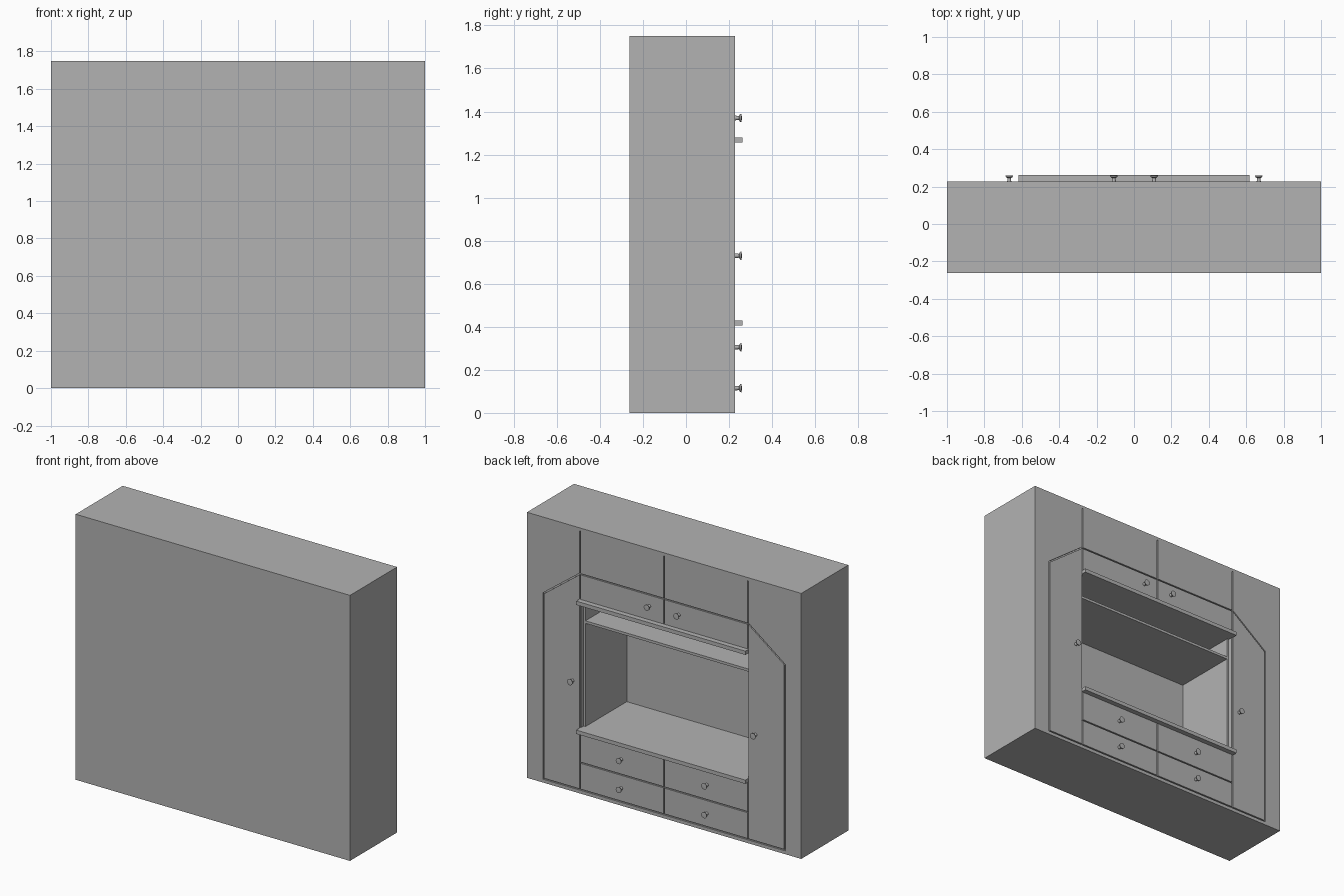
import bpy, bmesh
from math import radians
from mathutils import Matrix

old = bpy.data.objects.get("Cube")
if old:
    bpy.data.objects.remove(old, do_unlink=True)

BACK, FACE, POCKET, LEDGE = -0.262, 0.228, 0.218, 0.262
TOP = 1.75

grey = bpy.data.materials.new("plain grey")
grey.use_nodes = True
grey.diffuse_color = (0.45, 0.45, 0.45, 1)
grey.node_tree.nodes["Principled BSDF"].inputs["Base Color"].default_value = grey.diffuse_color


def finish(name, bm):
    bmesh.ops.recalc_face_normals(bm, faces=bm.faces)
    mesh = bpy.data.meshes.new(name)
    bm.to_mesh(mesh)
    bm.free()
    mesh.materials.append(grey)
    obj = bpy.data.objects.new(name, mesh)
    bpy.context.collection.objects.link(obj)
    return obj


def slab(name, outline, y0, y1):
    """Extrude an x-z outline from y0 to y1."""
    bm = bmesh.new()
    face = bm.faces.new([bm.verts.new((x, y0, z)) for x, z in outline])
    new = bmesh.ops.extrude_face_region(bm, geom=[face])["geom"]
    verts = [v for v in new if isinstance(v, bmesh.types.BMVert)]
    bmesh.ops.translate(bm, verts=verts, vec=(0, y1 - y0, 0))
    return finish(name, bm)


def box(name, x0, x1, y0, y1, z0, z1):
    return slab(name, [(x0, z0), (x1, z0), (x1, z1), (x0, z1)], y0, y1)


def both_sides(half):
    return half + [(-x, z) for x, z in reversed(half)]


def cut(body, cutter):
    cutter.hide_render = True
    mod = body.modifiers.new("cut", "BOOLEAN")
    mod.operation = "DIFFERENCE"
    mod.solver = "EXACT"
    mod.object = cutter
    bpy.context.view_layer.objects.active = body
    bpy.ops.object.modifier_apply(modifier=mod.name)
    bpy.data.objects.remove(cutter, do_unlink=True)


# Carcass with a shallow pocket for the fronts and a deep open niche
carcass = box("carcass", -1, 1, BACK, FACE, 0, TOP)
pocket = both_sides([(0.884, 0.022), (0.884, 1.25), (0.617, 1.45), (0.617, 1.73)])
cut(carcass, slab("pocket_cutter", pocket, POCKET, 0.3))
cut(carcass, box("opening_cutter", -0.613, 0.613, 0.19, 0.3, 0.405, 1.255))
cut(carcass, box("niche_cutter", -0.6, 0.6, -0.24, 0.25, 0.43, 1.255))

# Shelves
box("lower_ledge", -0.617, 0.617, 0.19, LEDGE, 0.405, 0.43)
box("upper_ledge", -0.617, 0.617, POCKET, LEDGE, 1.255, 1.28)
box("inner_shelf", -0.6, 0.6, -0.24, 0.19, 1.11, 1.127)


def knob(name, x, z):
    bm = bmesh.new()
    profile = [(0, 0), (0.011, 0), (0.009, 0.018), (0.018, 0.023), (0.02, 0.03), (0, 0.032)]
    verts = [bm.verts.new((r, 0, h)) for r, h in profile]
    edges = [bm.edges.new(pair) for pair in zip(verts, verts[1:])]
    bmesh.ops.spin(bm, geom=verts + edges, cent=(0, 0, 0), axis=(0, 0, 1),
                   angle=radians(360), steps=16)
    bmesh.ops.remove_doubles(bm, verts=bm.verts, dist=0.0005)
    bm.transform(Matrix.Translation((x, FACE, z)) @ Matrix.Rotation(radians(-90), 4, "X"))
    obj = finish(name, bm)
    bpy.ops.object.select_all(action="DESELECT")
    obj.select_set(True)
    bpy.context.view_layer.objects.active = obj
    bpy.ops.object.shade_smooth_by_angle(angle=radians(35))


# Rectangular fronts: bottom, top and knob height (None for no knob)
fronts = {
    "bottom_drawer": (0.03, 0.2, 0.115),
    "middle_drawer": (0.208, 0.405, 0.305),
    "small_flap": (1.28, 1.442, 1.37),
    "top_cupboard": (1.45, 1.73, None),
}

for side, s in (("left", 1), ("right", -1)):
    for part, (z0, z1, knob_z) in fronts.items():
        box(f"{side}_{part}", 0.004 * s, 0.609 * s, POCKET, FACE, z0, z1)
        if knob_z:
            knob(f"{side}_{part}_knob", s * (0.108 if part == "small_flap" else 0.312), knob_z)
    # Tall door with a sloping top
    door = [(0.617, 0.03), (0.876, 0.03), (0.876, 1.246), (0.617, 1.44)]
    slab(f"{side}_tall_door", [(s * x, z) for x, z in door], POCKET, FACE)
    knob(f"{side}_tall_door_knob", 0.667 * s, 0.73)
